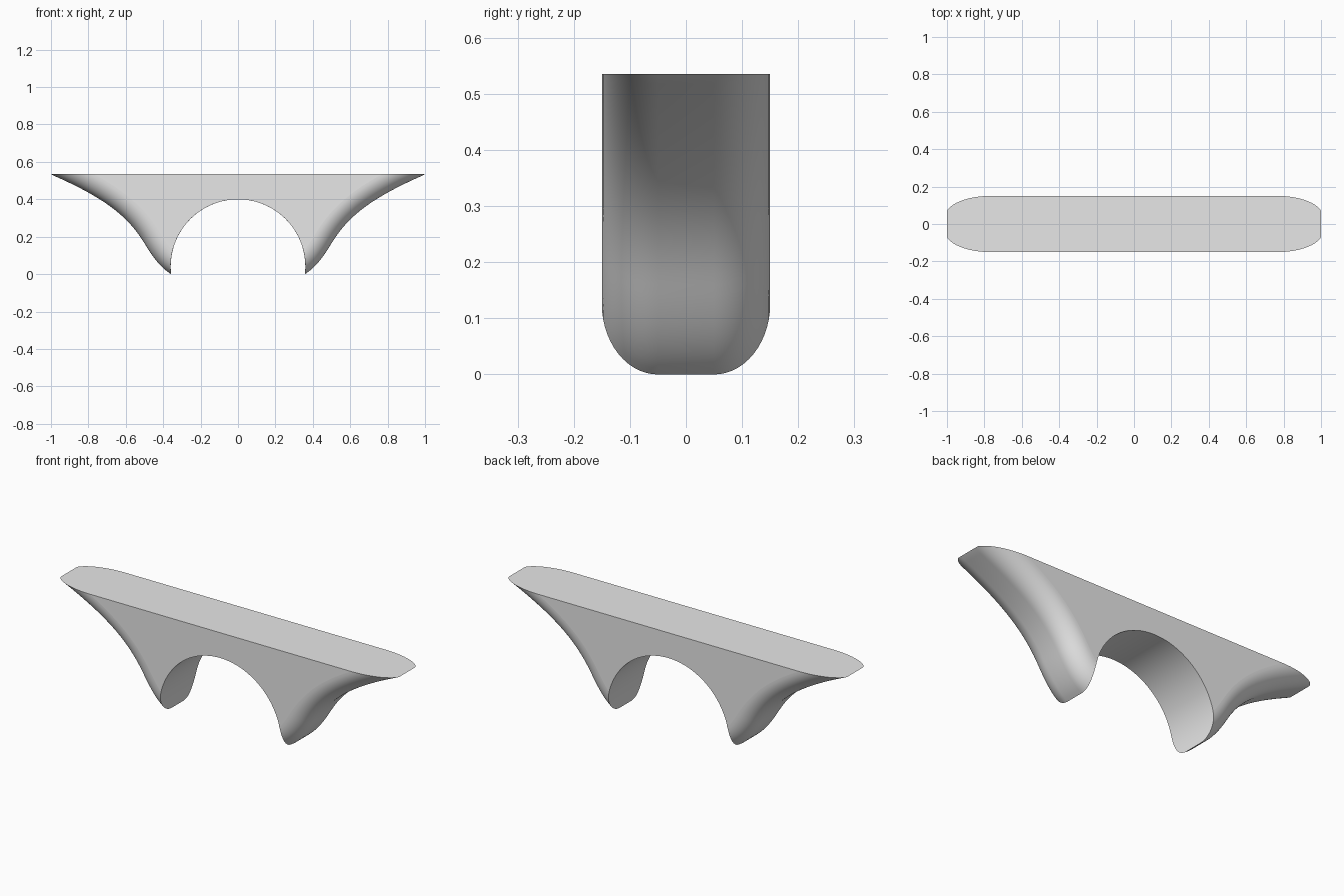
import bpy, bmesh, math
from mathutils import Vector
from mathutils.geometry import interpolate_bezier

cube = bpy.data.objects.get("Cube")
if cube:
    bpy.data.objects.remove(cube, do_unlink=True)

TOP = 0.535                      # height of the flat top
ARCH_R, ARCH_Z = 0.36, 0.04      # round opening
HALF_DEPTH, FILLET = 0.15, 0.1   # thickness and edge rounding
SIDE_STEPS, ARCH_STEPS, FILLET_STEPS = 40, 56, 14
ARCH_CENTRE = Vector((0, ARCH_Z))


def flank_curve():
    """S-shaped flank from foot to wing tip, run on a little at both ends."""
    foot, knee, tip = Vector((0.358, 0)), Vector((0.5, 0.165)), Vector((1.005, TOP))
    low = interpolate_bezier(foot, Vector((0.415, 0.035)), Vector((0.456, 0.092)), knee, 24)
    high = interpolate_bezier(knee, Vector((0.58, 0.295)), Vector((0.69, 0.4)), tip, 40)
    pts = [Vector(p[:2]) for p in low + high[1:]]
    start = pts[0] - (pts[1] - pts[0]).normalized() * 0.1
    end = pts[-1] + (pts[-1] - pts[-2]).normalized() * 0.1
    return [start] + pts + [end]


def inset(pts, d):
    """Move the curve inward along its normals."""
    out = []
    for i, p in enumerate(pts):
        t = (pts[min(i + 1, len(pts) - 1)] - pts[max(i - 1, 0)]).normalized()
        out.append(p + Vector((-t.y, t.x)) * d)
    return out


def clip(pts, value):
    """Keep the run of the curve where value(point) >= 0."""
    out = []
    for a, b in zip(pts, pts[1:]):
        va, vb = value(a), value(b)
        if va >= 0:
            out.append(a)
        if (va >= 0) != (vb >= 0):
            out.append(a.lerp(b, va / (va - vb)))
    if value(pts[-1]) >= 0:
        out.append(pts[-1])
    return out


def resample(pts, n):
    """Space n + 1 points evenly along the curve."""
    lengths = [0]
    for a, b in zip(pts, pts[1:]):
        lengths.append(lengths[-1] + (b - a).length)
    out, k = [], 0
    for i in range(n + 1):
        s = lengths[-1] * i / n
        while k < len(pts) - 2 and lengths[k + 1] < s:
            k += 1
        span = max(lengths[k + 1] - lengths[k], 1e-9)
        out.append(pts[k].lerp(pts[k + 1], (s - lengths[k]) / span))
    return out


def section(d):
    """Closed outline: right flank, left flank, arch."""
    pts = inset(flank_curve(), d)
    pts = clip(pts, lambda p: (p - ARCH_CENTRE).length - ARCH_R)
    pts = clip(pts, lambda p: TOP - p.y)
    right = [Vector((min(p.x, 1), p.y)) for p in resample(pts, SIDE_STEPS)]
    left = [Vector((-p.x, p.y)) for p in reversed(right)]
    a = math.atan2(right[0].y - ARCH_Z, right[0].x)
    arch = []
    for i in range(1, ARCH_STEPS):
        t = math.pi - a + (2 * a - math.pi) * i / ARCH_STEPS
        arch.append(ARCH_CENTRE + Vector((math.cos(t), math.sin(t))) * ARCH_R)
    return right + left + arch


# Depth stations: rounded front edge, flat middle, rounded back edge
angles = [math.pi / 2 * i / FILLET_STEPS for i in range(FILLET_STEPS + 1)]
back = [(HALF_DEPTH - FILLET * (1 - math.sin(a)), FILLET * (1 - math.cos(a))) for a in angles]
stations = [(-y, d) for y, d in reversed(back)] + back

# Loft the outlines from front to back
bm = bmesh.new()
rings = [[bm.verts.new((p.x, y, p.y)) for p in section(d)] for y, d in stations]
for r0, r1 in zip(rings, rings[1:]):
    for i in range(len(r0)):
        j = (i + 1) % len(r0)
        bm.faces.new((r0[i], r0[j], r1[j], r1[i]))
bm.faces.new(rings[0])
bm.faces.new(rings[-1])
bmesh.ops.recalc_face_normals(bm, faces=bm.faces)

# Smooth curved skins, flat top and flat front and back
for f in bm.faces:
    f.smooth = len(f.verts) == 4 and abs(f.normal.z) < 0.9999
for e in bm.edges:
    e.smooth = e.calc_face_angle(0) < math.radians(30)

mesh = bpy.data.meshes.new("arched_stand")
bm.to_mesh(mesh)
bm.free()

grey = bpy.data.materials.new("plain_grey")
grey.use_nodes = True
colour = (0.8, 0.8, 0.8, 1)
grey.diffuse_color = colour
grey.node_tree.nodes["Principled BSDF"].inputs["Base Color"].default_value = colour
mesh.materials.append(grey)

stand = bpy.data.objects.new("arched_stand", mesh)
bpy.context.collection.objects.link(stand)
